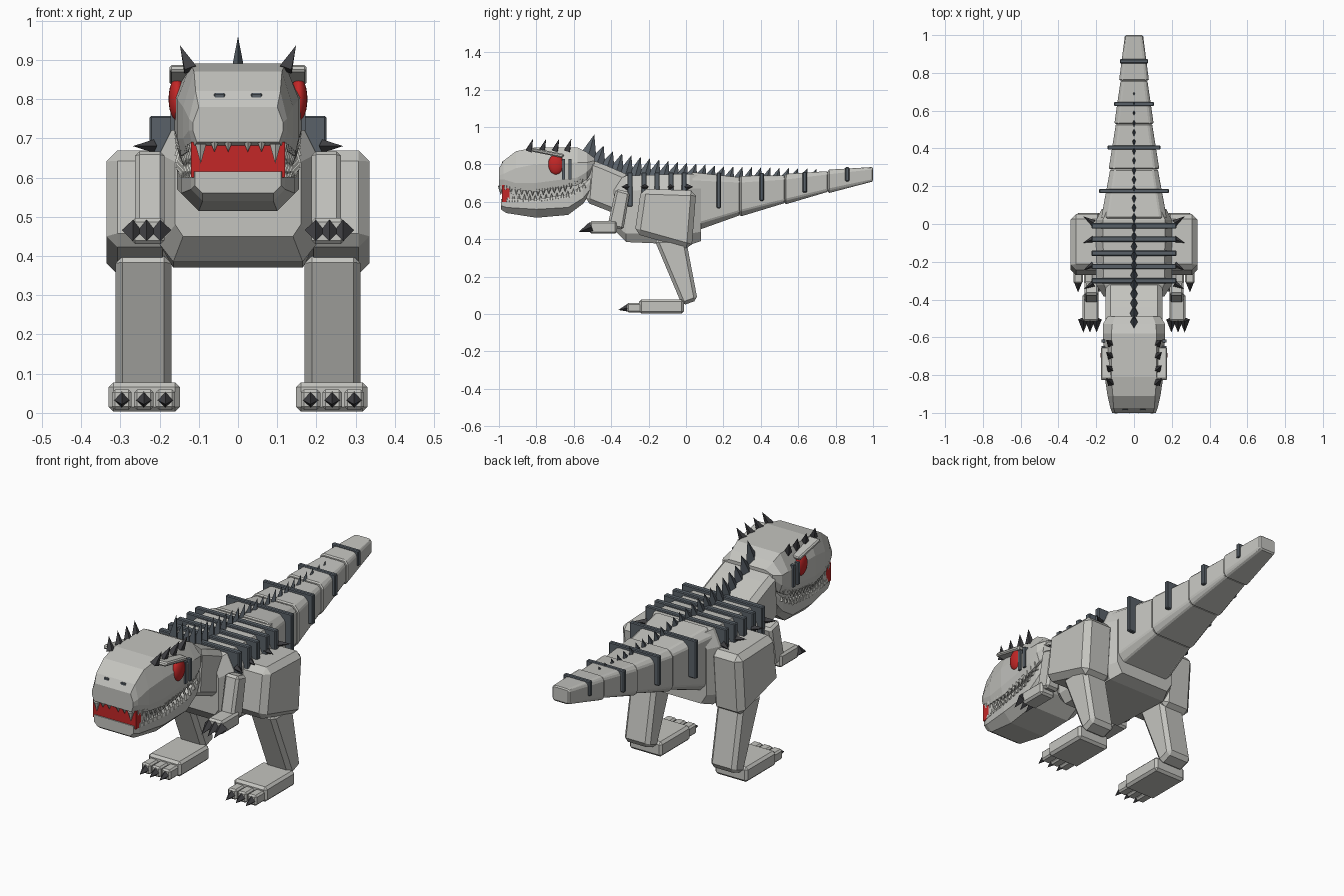
import bpy, bmesh
from mathutils import Vector, Matrix

cube = bpy.data.objects.get("Cube")
if cube:
    bpy.data.objects.remove(cube)


def material(name, rgb):
    m = bpy.data.materials.new(name)
    m.use_nodes = True
    m.diffuse_color = (*rgb, 1)
    m.node_tree.nodes["Principled BSDF"].inputs["Base Color"].default_value = (*rgb, 1)
    return m


GREY = material("stone grey", (.55, .55, .52))
SLATE = material("slate", (.10, .12, .14))
DARK = material("charcoal", (.05, .05, .055))
RED = material("red", (.55, .02, .02))
IVORY = material("tooth grey", (.6, .6, .56))


def finish(name, bm, mat, bevel=0):
    bmesh.ops.recalc_face_normals(bm, faces=bm.faces)
    me = bpy.data.meshes.new(name)
    bm.to_mesh(me)
    bm.free()
    ob = bpy.data.objects.new(name, me)
    bpy.context.collection.objects.link(ob)
    me.materials.append(mat)
    if bevel:
        mod = ob.modifiers.new("bevel", "BEVEL")
        mod.width = bevel
        mod.segments = 1
        mod.limit_method = "ANGLE"
    return ob


def skin(name, rings, mat, bevel=0):
    """Join equal-sized rings of points into a closed solid."""
    bm = bmesh.new()
    vs = [[bm.verts.new(p) for p in ring] for ring in rings]
    n = len(vs[0])
    for a, b in zip(vs, vs[1:]):
        for i in range(n):
            bm.faces.new((a[i], a[(i + 1) % n], b[(i + 1) % n], b[i]))
    bm.faces.new(vs[0])
    bm.faces.new(vs[-1])
    return finish(name, bm, mat, bevel)


def prism(name, side, x0, x1, mat=GREY, bevel=.012):
    """Extrude a side outline of (y, z) points across x."""
    return skin(name, [[(x, y, z) for y, z in side] for x in (x0, x1)], mat, bevel)


def block(name, x0, x1, y0, y1, z0, z1, mat=GREY, bevel=.012):
    return prism(name, [(y0, z0), (y1, z0), (y1, z1), (y0, z1)], x0, x1, mat, bevel)


def loft(name, sections, bevel=0):
    """Sections: y, half width at bottom, middle, top, then z of bottom, two middles, top."""
    rings = []
    for y, wb, wm, wt, z0, z1, z2, z3 in sections:
        half = [(wb, z0), (wm, z1), (wm, z2), (wt, z3)]
        rings.append([(w, y, z) for w, z in half] + [(-w, y, z) for w, z in reversed(half)])
    return skin(name, rings, GREY, bevel)


def spikes(name, items, mat=DARK, sides=4, flat=1):
    """Cones given as (base, tip, radius)."""
    bm = bmesh.new()
    for base, tip, r in items:
        base, tip = Vector(base), Vector(tip)
        d = tip - base
        mx = Matrix.Translation((base + tip) / 2) @ d.to_track_quat("Z", "Y").to_matrix().to_4x4()
        bmesh.ops.create_cone(bm, cap_ends=True, segments=sides, radius1=r, radius2=0,
                              depth=d.length, matrix=mx)
    for v in bm.verts:
        v.co.x *= flat
    return finish(name, bm, mat)


def along(table, y):
    for (a, za), (b, zb) in zip(table, table[1:]):
        if y <= b:
            return za + (zb - za) * max(0, (y - a) / (b - a))
    return table[-1][1]


# Head and jaw
loft("upper_head", [
    (-1, .105, .115, .10, .69, .72, .74, .78),
    (-.975, .115, .125, .108, .675, .72, .75, .82),
    (-.91, .13, .14, .112, .665, .70, .78, .87),
    (-.81, .145, .155, .12, .655, .70, .80, .89),
    (-.58, .155, .165, .12, .69, .73, .81, .89),
    (-.53, .15, .165, .115, .72, .76, .81, .865),
    (-.49, .12, .14, .10, .78, .80, .82, .835)])
loft("lower_jaw", [
    (-.99, .09, .11, .11, .56, .58, .60, .615),
    (-.96, .09, .12, .12, .54, .57, .60, .615),
    (-.80, .10, .145, .14, .515, .56, .60, .615),
    (-.63, .11, .155, .15, .53, .57, .62, .64),
    (-.55, .12, .155, .15, .59, .62, .67, .69),
    (-.51, .12, .145, .14, .65, .67, .71, .73)])
block("mouth_front", -.12, .12, -.985, -.945, .60, .69, RED, 0)
prism("mouth_inside", [(-.95, .6), (-.65, .6), (-.53, .67), (-.53, .75), (-.95, .69)],
      -.12, .12, GREY, 0)

# Teeth along both jaws
upper = [(-.98, .68), (-.8, .657), (-.66, .675), (-.54, .72)]
lower = [(-.98, .61), (-.8, .61), (-.64, .635), (-.54, .695)]
width = [(-.98, .112), (-.8, .138), (-.6, .152), (-.5, .15)]
teeth = []
for s in (-1, 1):
    for i in range(15):
        y = -.965 + i * .029
        x = s * along(width, y)
        zu, zl = along(upper, y), along(lower, y)
        gap = zu - zl
        teeth.append(((x, y, zu + .01), (x, y, zu - gap * .6), .013))
        teeth.append(((x, y + .014, zl - .01), (x, y + .014, zl + gap * .6), .012))
    teeth.append(((s * .095, -.99, .685), (s * .095, -.99, .635), .016))
    for x in (.025, .06):
        teeth.append(((s * x, -.99, .69), (s * x, -.99, .665), .012))
spikes("teeth", teeth, IVORY, 6)

# Face details
for s, side in ((1, "left"), (-1, "right")):
    bpy.ops.mesh.primitive_uv_sphere_add(segments=20, ring_count=12, radius=1,
                                         location=(s * .155, -.695, .80))
    eye = bpy.context.object
    eye.name = side + "_eye"
    eye.scale = (.022, .042, .055)
    eye.data.materials.append(RED)
    bpy.ops.object.shade_smooth_by_angle()
    prism(side + "_brow", [(-.83, .87), (-.66, .835), (-.65, .855), (-.82, .888)],
          s * .11, s * .175, GREY, .006)
    for y in (-.655, -.62):
        block(side + "_cheek_bar", s * .14, s * .172, y - .008, y + .008, .72, .83, SLATE, 0)
    block(side + "_nostril", s * .033, s * .061, -.985, -.945, .796, .815, SLATE, .003)
    spikes(side + "_brow_spikes", [((s * .122, y - .01, .875), (s * .148, y + .012, .937), .022)
                                   for y in (-.83, -.76, -.69, -.625)])

# Neck and torso
prism("neck", [(-.52, .83), (-.44, .80), (-.30, .74), (-.36, .53), (-.54, .60)],
      -.15, .15, GREY, .025)
loft("torso", [
    (-.385, .14, .16, .13, .45, .48, .64, .71),
    (-.32, .165, .20, .16, .385, .43, .66, .74),
    (.02, .165, .20, .165, .37, .43, .67, .75),
    (.08, .14, .17, .14, .39, .44, .67, .74)])

# Tapered tail segments, each stepping in from the last
tail = [(.03, .17, .44, .755), (.29, .13, .525, .735), (.53, .10, .59, .745),
        (.76, .075, .65, .768), (1, .052, .705, .79)]
for i, (a, b) in enumerate(zip(tail, tail[1:])):
    rows = []
    for (y, w, z0, z1), grow in ((a, .004), (b, -.004)):
        c = w * .2
        w += grow
        rows.append((y, w - c, w, w - c, z0 - grow, z0 + c, z1 - c, z1 + grow))
    loft("tail_segment_%d" % (i + 1), rows, .006)

# Cross bands on the back and tail
for y in (-.30, -.225, -.155, -.08, -.01):
    block("back_band", -.225, .225, y - .014, y + .014, .575, .757, SLATE, .004)
for y, w, z0, z1 in ((.175, .185, .565, .757), (.405, .14, .605, .755),
                     (.635, .105, .65, .76), (.862, .075, .71, .785)):
    block("tail_band", -w, w, y - .011, y + .011, z0, z1, SLATE, .004)

# Row of spines down the middle
base_z = [(-.55, .86), (-.4, .775), (-.28, .74), (.1, .74), (.3, .725), (.7, .75)]
tip_z = [(-.49, .96), (-.44, .90), (-.39, .87), (-.3, .85), (-.1, .82), (.2, .79), (.7, .777)]
spines = []
for i in range(25):
    y = -.49 + i * .0495
    b = y - .035 + i * .0008
    spines.append(((0, b, along(base_z, b) - .01), (0, y, along(tip_z, y)), .048 - i * .0012))
spikes("back_spines", spines, SLATE, 4, .5)

# Limbs
for s, side in ((1, "left"), (-1, "right")):
    prism(side + "_thigh", [(-.24, .67), (.055, .66), (.03, .345), (-.275, .43)],
          s * .165, s * .335, GREY, .028)
    prism(side + "_shin", [(-.17, .40), (.0, .40), (.062, .075), (-.02, .045)],
          s * .17, s * .312, GREY, .018)
    block(side + "_foot", s * .148, s * .33, -.25, -.012, .003, .078, GREY, .012)
    for x in (.185, .24, .296):
        block(side + "_toe", s * (x - .025), s * (x + .025), -.315, -.23, .008, .06, GREY, .008)
    spikes(side + "_toe_claws", [((s * x, -.305, .034), (s * x, -.362, .022), .023)
                                 for x in (.185, .24, .296)])
    prism(side + "_upper_arm", [(-.375, .67), (-.30, .65), (-.335, .45), (-.42, .47)],
          s * .187, s * .263, GREY, .012)
    block(side + "_forearm", s * .187, s * .272, -.515, -.37, .43, .497, GREY, .01)
    spikes(side + "_hand_claws", [((s * x, -.505, .466), (s * x, -.575, .438), .028)
                                  for x in (.198, .233, .268)])
    spikes(side + "_flank_spikes", [((s * .215, y, .68), (s * .268, y + d, .68), .017)
                                    for y, d in ((.005, .035), (-.08, -.02), (-.215, -.03),
                                                 (-.315, -.03))])
